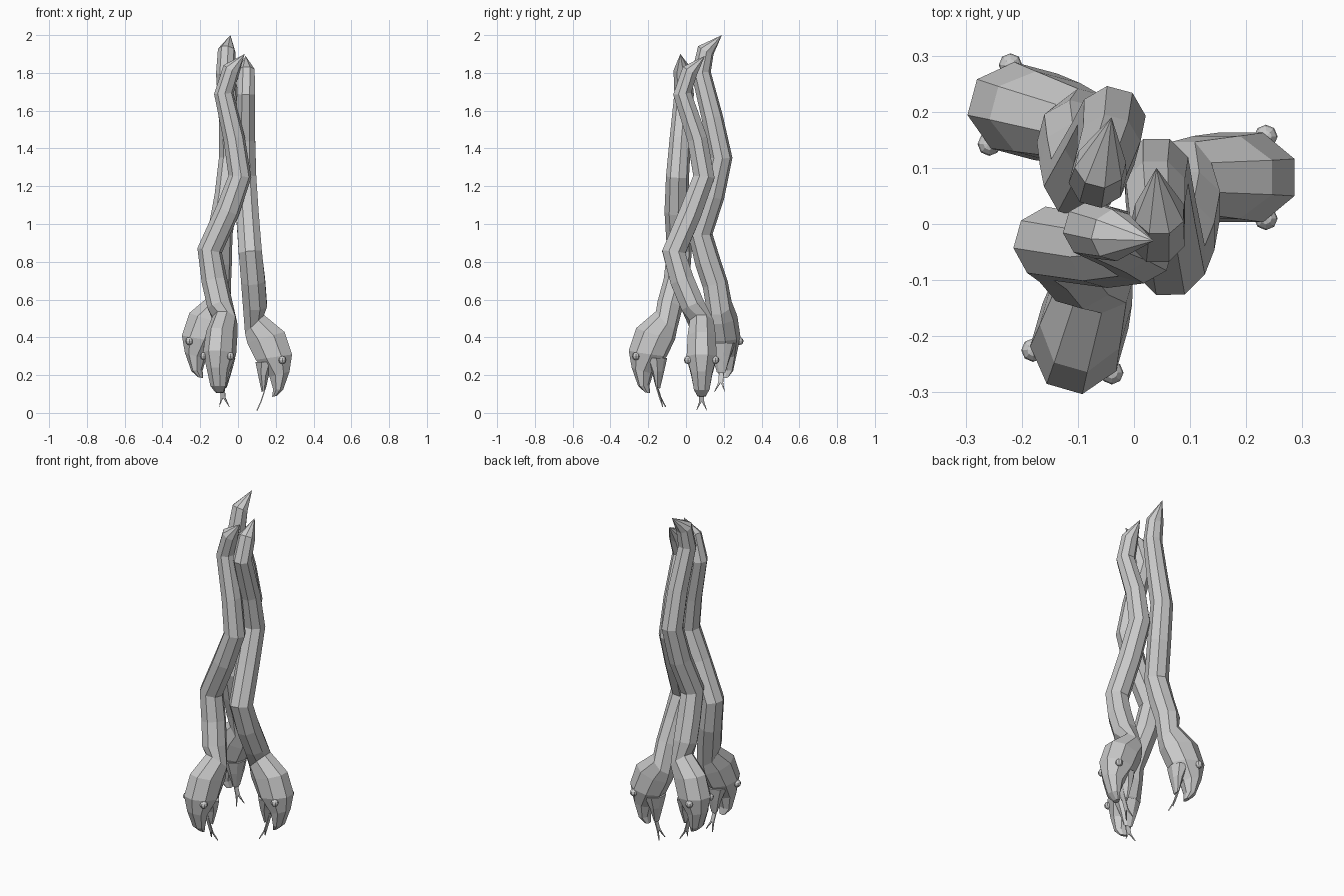
import bpy, bmesh, math
from mathutils import Vector as V

if "Cube" in bpy.data.objects:
    bpy.data.objects.remove(bpy.data.objects["Cube"])

N = 8
K = 1.04  # octagon fit factor


def make(name, bm):
    bmesh.ops.recalc_face_normals(bm, faces=bm.faces)
    me = bpy.data.meshes.new(name)
    bm.to_mesh(me)
    bm.free()
    ob = bpy.data.objects.new(name, me)
    bpy.context.collection.objects.link(ob)
    return ob


def loft(name, rings, tip=None):
    """Skin octagonal rings given as (centre, half axis a, half axis b)."""
    bm = bmesh.new()
    loops = []
    for c, a, b in rings:
        angs = [2 * math.pi * (i + .5) / N for i in range(N)]
        loops.append([bm.verts.new(c + a * K * math.cos(t) + b * K * math.sin(t)) for t in angs])
    for p, q in zip(loops, loops[1:]):
        for i in range(N):
            j = (i + 1) % N
            bm.faces.new((p[i], p[j], q[j], q[i]))
    bm.faces.new(loops[-1])
    if tip is None:
        bm.faces.new(loops[0])
    else:
        t = bm.verts.new(tip)
        for i in range(N):
            bm.faces.new((t, loops[0][i], loops[0][(i + 1) % N]))
    return make(name, bm)


# head sections: outer (u, z), inner (u, z), half width
HEAD = [(.14, .52, .035, .42, .066), (.25, .43, .045, .37, .077), (.29, .31, .09, .28, .083),
        (.275, .22, .165, .19, .058), (.24, .122, .185, .125, .043), (.205, .09, .18, .085, .022)]
JAW = [(.2, .27, .09, .27, .07), (.165, .2, .105, .2, .05), (.145, .125, .125, .11, .024)]


def snake(name, path, radii, origin, yaw):
    f = V((math.cos(yaw), math.sin(yaw), 0))
    side = V((0, 0, -1)).cross(f)
    o = V(origin)
    at = lambda u, z, s=0: o + f * u + side * s + V((0, 0, z))

    def sections(table):
        out = []
        for u1, z1, u2, z2, w in table:
            p, q = at(u1, z1), at(u2, z2)
            out.append(((p + q) / 2, (p - q) / 2, side * w))
        return out

    # body from tail tip down to the upper jaw
    head = sections(HEAD)
    pts = [V(p) for p in path] + [head[0][0]]
    rings = []
    for i, r in enumerate(radii, 1):
        t = (pts[i + 1] - pts[i - 1]).normalized()
        a = (f - t * f.dot(t)).normalized()
        rings.append((pts[i], a * r, t.cross(a) * r))
    loft(name + "_body", rings + head, pts[0])
    loft(name + "_lower_jaw", sections(JAW))

    # eyes
    for s in (-1, 1):
        bpy.ops.mesh.primitive_uv_sphere_add(segments=8, ring_count=6, radius=.021,
                                             location=at(.235, .28, s * .073))
        bpy.context.object.name = name + "_eye"

    # forked tongue
    bm = bmesh.new()
    mk = lambda u, z, s: bm.verts.new(at(u, z, s))
    rows = [(mk(u, z, -.013), mk(u, z, 0), mk(u, z, .013))
            for u, z in ((.165, .23), (.15, .15), (.135, .1), (.122, .06))]
    for p, q in zip(rows, rows[1:]):
        for i in (0, 1):
            bm.faces.new((p[i], p[i + 1], q[i + 1], q[i]))
    l, m, r = rows[-1]
    bm.faces.new((l, m, mk(.1, .012, -.028)))
    bm.faces.new((m, r, mk(.1, .012, .028)))
    ob = make(name + "_tongue", bm)
    md = ob.modifiers.new("thick", 'SOLIDIFY')
    md.thickness = .006
    md.offset = 0


RADII = [.045, .05, .055, .059, .062, .064, .066, .066]

# front snake
snake("front_snake",
      [(.035, -.03, 1.9), (-.035, -.02, 1.82), (-.075, -.01, 1.69), (-.02, -.03, 1.45), (.01, -.045, 1.25),
       (-.055, -.05, 1.07), (-.15, -.035, .86), (-.125, -.05, .7), (-.095, -.085, .57)],
      RADII, (-.045, -.019, .02), math.radians(-106))

# right snake
snake("right_snake",
      [(.04, .1, 1.89), (.045, .02, 1.81), (.042, -.02, 1.69), (.038, .06, 1.45), (.04, .095, 1.25),
       (.05, .02, 1.05), (.065, -.065, .85), (.08, -.02, .7), (.09, .035, .57)],
      RADII, (0, .083, 0), math.radians(3) * 0)

# left snake
snake("left_snake",
      [(-.04, .19, 2.0), (-.06, .105, 1.92), (-.065, .08, 1.8), (-.045, .14, 1.56), (-.04, .185, 1.35),
       (-.06, .14, 1.15), (-.095, .075, .95), (-.1, .115, .8), (-.105, .155, .68)],
      RADII, (-.012, .152, .1), math.radians(165))
